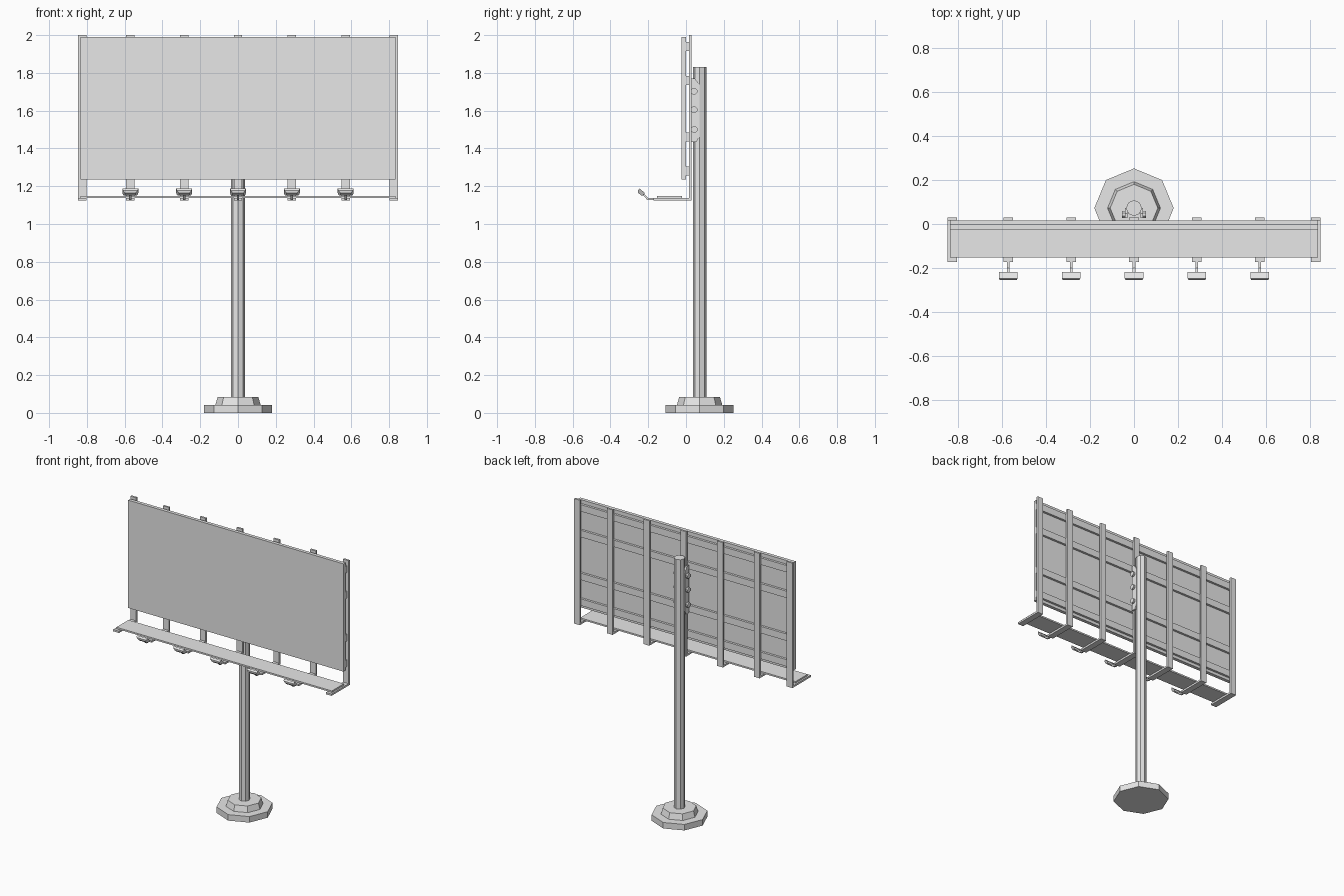
import bpy, bmesh, math

old = bpy.data.objects.get("Cube")
if old:
    bpy.data.objects.remove(old, do_unlink=True)

GREY = (0.8, 0.8, 0.8, 1)
mat = bpy.data.materials.new("plain_grey")
mat.use_nodes = True
mat.diffuse_color = GREY
mat.node_tree.nodes["Principled BSDF"].inputs["Base Color"].default_value = GREY


def finish(name, bm):
    bmesh.ops.recalc_face_normals(bm, faces=bm.faces)
    mesh = bpy.data.meshes.new(name)
    bm.to_mesh(mesh)
    bm.free()
    mesh.materials.append(mat)
    obj = bpy.data.objects.new(name, mesh)
    bpy.context.collection.objects.link(obj)
    return obj


def box(name, x, y, z):
    """Box from three (low, high) ranges."""
    bm = bmesh.new()
    bmesh.ops.create_cube(bm, size=1)
    for v in bm.verts:
        v.co = [lo + (c + 0.5) * (hi - lo) for c, (lo, hi) in zip(v.co, (x, y, z))]
    return finish(name, bm)


def column(name, r1, r2, z1, z2, y, sides=8):
    """Upright prism or frustum with corners on the axes."""
    bm = bmesh.new()
    rings = [[bm.verts.new((r * math.cos(math.tau * i / sides),
                            y + r * math.sin(math.tau * i / sides), z))
              for i in range(sides)] for r, z in ((r1, z1), (r2, z2))]
    bm.faces.new(rings[0])
    bm.faces.new(rings[1])
    for i in range(sides):
        j = (i + 1) % sides
        bm.faces.new((rings[0][i], rings[0][j], rings[1][j], rings[1][i]))
    return finish(name, bm)


def side_profile(name, points, x1, x2, taper=None):
    """Extrude a (y, z) outline along x; taper gives a half width per point."""
    bm = bmesh.new()
    mid, half = (x1 + x2) / 2, (x2 - x1) / 2
    widths = taper or [half] * len(points)
    a = [bm.verts.new((mid - w, y, z)) for w, (y, z) in zip(widths, points)]
    b = [bm.verts.new((mid + w, y, z)) for w, (y, z) in zip(widths, points)]
    bm.faces.new(a)
    bm.faces.new(b)
    for i in range(len(a)):
        j = (i + 1) % len(a)
        bm.faces.new((a[i], a[j], b[j], b[i]))
    return finish(name, bm)


# Footing and pole
POLE_Y = 0.072
column("footing_slab", 0.18, 0.18, 0, 0.042, POLE_Y)
column("footing_step", 0.12, 0.108, 0.042, 0.083, POLE_Y)
column("pole", 0.036, 0.036, 0.083, 1.83, POLE_Y)

# Display panel and the rails behind it
box("display_panel", (-0.835, 0.835), (-0.024, 0), (1.235, 1.99))
for i, z in enumerate((1.28, 1.46, 1.76, 1.94)):
    box(f"rail_{i}", (-0.835, 0.835), (0, 0.016), (z - 0.024, z + 0.024))

# Uprights with the walkway brackets at their feet
inner = [i * 0.285 for i in range(-2, 3)]
for i, x in enumerate([-0.824] + inner + [0.824]):
    w = 0.022
    side_profile(f"upright_and_bracket_{i}",
                 [(0.03, 2), (0.016, 2), (0.016, 1.138), (-0.173, 1.138),
                  (-0.173, 1.125), (0.03, 1.125)], x - w, x + w)

# Walkway
box("walkway", (-0.835, 0.835), (-0.153, -0.02), (1.138, 1.149))

# Lamps on bent arms
for i, x in enumerate(inner):
    side_profile(f"lamp_arm_{i}",
                 [(-0.16, 1.136), (-0.2, 1.138), (-0.222, 1.16),
                  (-0.229, 1.153), (-0.205, 1.128), (-0.16, 1.127)],
                 x - 0.006, x + 0.006)
    side_profile(f"lamp_{i}",
                 [(-0.246, 1.188), (-0.218, 1.164), (-0.224, 1.153),
                  (-0.235, 1.15), (-0.254, 1.165), (-0.255, 1.177)],
                 x - 0.042, x + 0.042,
                 [0.042, 0.042, 0.038, 0.028, 0.028, 0.038])

# Clamp plates and bolts on both sides of the pole
for side, s in (("left", 1), ("right", -1)):
    xs = sorted((s * 0.03, s * 0.041))
    side_profile(f"clamp_plate_{side}",
                 [(0.028, 1.77), (0.048, 1.77), (0.072, 1.735),
                  (0.072, 1.465), (0.056, 1.435), (0.028, 1.435)], *xs)
    bolt_x = sorted((s * 0.041, s * 0.054))
    for i, z in enumerate((1.5, 1.605, 1.703)):
        ring = [(0.043 + 0.018 * math.cos(math.tau * k / 8 + math.pi / 8),
                 z + 0.018 * math.sin(math.tau * k / 8 + math.pi / 8))
                for k in range(8)]
        side_profile(f"clamp_bolt_{side}_{i}", ring, *bolt_x)
